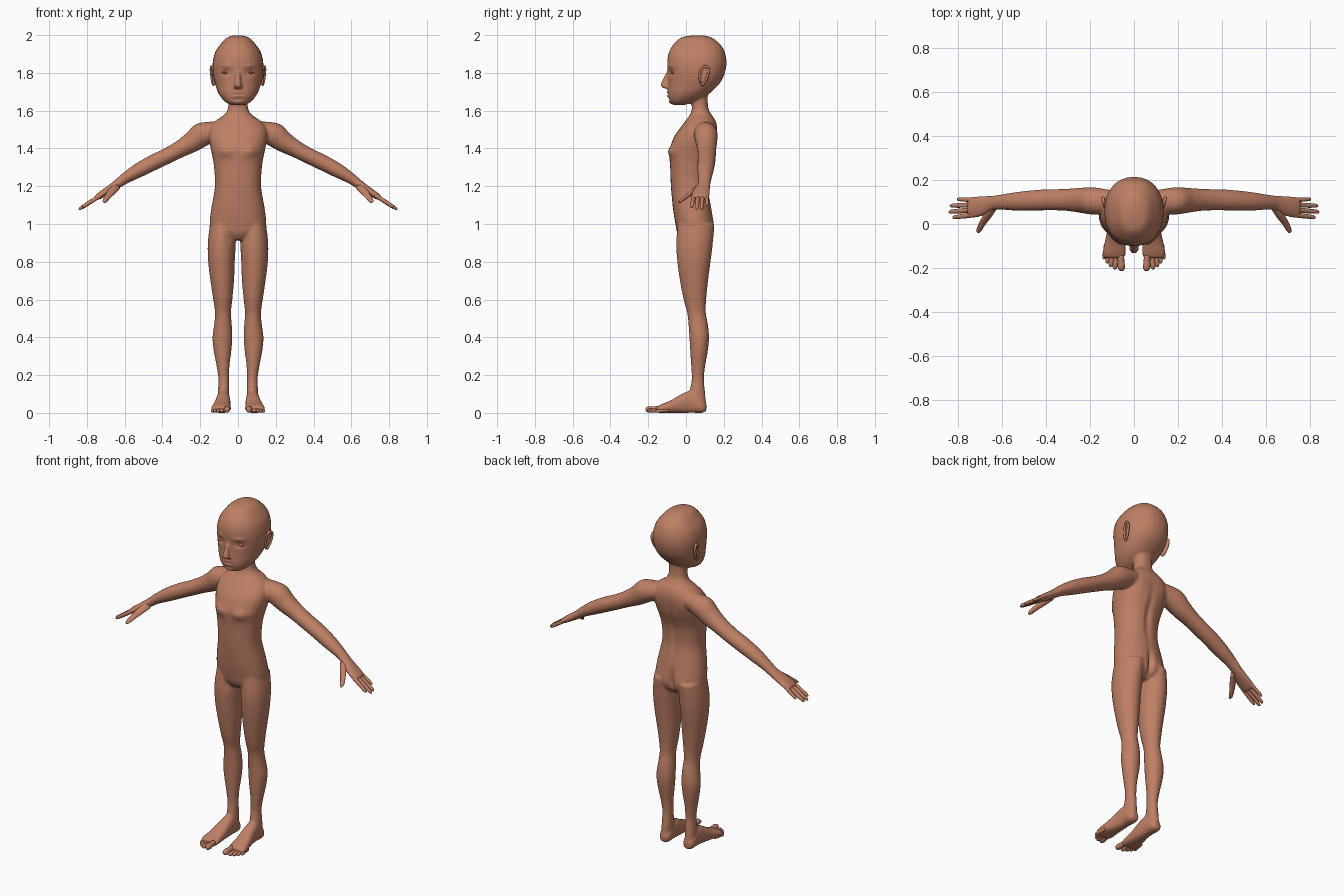
import bpy, bmesh, math
from mathutils import Vector

skin = bpy.data.materials.new("warm_skin")
skin.diffuse_color = (0.52, 0.213, 0.128, 1)
X, Y, Z = Vector((1, 0, 0)), Vector((0, 1, 0)), Vector((0, 0, 1))
ARM_V = Vector((0.5, 0, 0.85)).normalized()


def catmull(rows, steps):
    out = []
    for i in range(len(rows) - 1):
        a, b, c, d = (rows[max(0, min(len(rows) - 1, i + k))] for k in (-1, 0, 1, 2))
        for s in range(steps):
            t = s / steps
            out.append([0.5 * (2 * q + (r - p) * t + (2 * p - 5 * q + 4 * r - w) * t * t
                               + (3 * q - p - 3 * r + w) * t ** 3)
                        for p, q, r, w in zip(a, b, c, d)])
    return out + [list(rows[-1])]


def tube(bm, rows, u, v, mirror=False, power=2.0, n=28, steps=5):
    """Loft of ellipses; each row is centre x, y, z and radii along u and v."""
    for sx in ((1, -1) if mirror else (1,)):
        rings = []
        for x, y, z, a, b in catmull(rows, steps):
            ring = []
            for k in range(n):
                t = 2 * math.pi * k / n
                c, s = math.cos(t), math.sin(t)
                c = math.copysign(abs(c) ** (2 / power), c)
                s = math.copysign(abs(s) ** (2 / power), s)
                p = Vector((x, y, z)) + u * c * max(a, .001) + v * s * max(b, .001)
                ring.append(bm.verts.new((p.x * sx, p.y, max(p.z, 0.0))))
            rings.append(ring)
        for r, q in zip(rings, rings[1:]):
            for k in range(n):
                bm.faces.new((r[k], r[(k + 1) % n], q[(k + 1) % n], q[k]))
        bm.faces.new(rings[0])
        bm.faces.new(rings[-1])


def column(rows):
    """Rows of z, left x, right x, front y, back y turned into tube rows."""
    return [((l + r) / 2, (f + b) / 2, z, (r - l) / 2, (b - f) / 2) for z, l, r, f, b in rows]


def make(name, bm):
    bmesh.ops.recalc_face_normals(bm, faces=bm.faces)
    me = bpy.data.meshes.new(name)
    bm.to_mesh(me)
    bm.free()
    ob = bpy.data.objects.new(name, me)
    bpy.context.collection.objects.link(ob)
    finish(ob)
    return ob


def finish(ob):
    ob.data.materials.clear()
    ob.data.materials.append(skin)
    for p in ob.data.polygons:
        p.use_smooth = True
        p.material_index = 0


body = bmesh.new()
# torso and neck: z, half width, front, back
torso = [(.915, .08, -.02, .10), (.95, .14, -.045, .135), (1.0, .15, -.056, .145),
         (1.08, .142, -.069, .136), (1.2, .122, -.08, .115), (1.3, .127, -.084, .12),
         (1.36, .136, -.088, .138), (1.40, .145, -.085, .152), (1.46, .155, -.064, .163),
         (1.51, .15, -.03, .166), (1.55, .115, .0, .155), (1.58, .072, .022, .135),
         (1.62, .052, .031, .117), (1.72, .052, .03, .115)]
tube(body, column([(z, -w, w, f, b) for z, w, f, b in torso]), X, Y, power=2.25)

# legs: z, inner, outer, front, back
legs = [(1.0, .012, .148, -.043, .145), (.9, .012, .160, -.052, .142), (.8, .017, .158, -.046, .13),
        (.7, .021, .146, -.032, .117), (.6, .03, .131, -.013, .107), (.53, .037, .122, .006, .105),
        (.47, .033, .126, .013, .116), (.4, .03, .135, .018, .122), (.33, .035, .129, .022, .116),
        (.25, .045, .114, .027, .102), (.18, .047, .104, .03, .095), (.12, .046, .106, .02, .1),
        (.06, .047, .108, .01, .105), (.01, .05, .105, .015, .103)]
tube(body, column(legs), X, Y, True)

# feet, heel to ball
tube(body, [(.078, .108, .03, .018, .02), (.078, .085, .036, .033, .036), (.078, .03, .058, .036, .058),
            (.08, -.02, .05, .04, .051), (.086, -.08, .033, .047, .034), (.09, -.13, .023, .053, .023),
            (.09, -.155, .017, .047, .017)], X, Z, True, 2.4)

# arms and palms
tube(body, [(.09, .10, 1.505, .05, .045), (.185, .105, 1.476, .062, .064), (.25, .108, 1.43, .056, .054),
            (.31, .11, 1.395, .05, .045), (.38, .11, 1.358, .048, .042), (.445, .108, 1.327, .047, .042),
            (.53, .103, 1.282, .043, .038), (.6, .1, 1.24, .035, .029), (.645, .095, 1.207, .034, .024),
            (.685, .083, 1.18, .045, .021), (.735, .075, 1.148, .049, .017),
            (.755, .075, 1.135, .044, .012)], Y, ARM_V, True)

# head: z, half width, front, back
head = [(1.999, .02, .035, .09), (1.985, .062, -.03, .14), (1.945, .098, -.071, .187),
        (1.91, .121, -.09, .205), (1.87, .132, -.099, .214), (1.83, .135, -.099, .213),
        (1.78, .131, -.095, .199), (1.74, .121, -.095, .175), (1.70, .108, -.097, .135),
        (1.67, .09, -.095, .095), (1.645, .066, -.086, .04), (1.631, .04, -.07, .0)]
tube(body, column([(z, -w, w, f, b) for z, w, f, b in head]), X, Y, power=2.2)

# nose
tube(body, [(0, -.085, 1.815, .011, .012), (0, -.1, 1.785, .012, .014), (0, -.112, 1.75, .016, .018),
            (0, -.114, 1.732, .022, .021), (0, -.104, 1.718, .02, .014)], X, Y)

# blend the lofts into one continuous skin
raw = make("body_lofts", body)
rm = raw.modifiers.new("blend", 'REMESH')
rm.mode, rm.voxel_size = 'VOXEL', .0065
sm = raw.modifiers.new("soften", 'SMOOTH')
sm.factor, sm.iterations = .5, 7
me = bpy.data.meshes.new_from_object(raw.evaluated_get(bpy.context.evaluated_depsgraph_get()))
bpy.data.objects.remove(raw)
skin_body = bpy.data.objects.new("body", me)
bpy.context.collection.objects.link(skin_body)

# sculpted detail: side (-1 front, 1 back), x, z, spread x, spread z, push along y
bumps = [(-1, .062, 1.803, .026, .015, .013), (-1, .066, 1.802, .02, .006, -.007),
         (-1, .066, 1.838, .03, .008, -.005), (-1, 0, 1.697, .022, .005, -.007),
         (-1, 0, 1.677, .02, .005, -.007), (-1, 0, 1.687, .03, .003, .005),
         (-1, 0, 1.660, .03, .006, .004), (-1, 0, 1.642, .022, .009, -.005),
         (-1, .067, 1.385, .042, .03, -.015), (-1, .05, .92, .02, .03, .004),
         (1, 0, 1.0, .014, .06, -.022), (1, .07, .99, .045, .05, .006),
         (1, 0, 1.3, .018, .14, -.010), (1, .08, 1.46, .035, .05, .005)]
for vert in me.vertices:
    x, y, z = vert.co
    if abs(x) > .15 or z < .75:
        continue
    for side, bx, bz, sx, sz, push in bumps:
        if (y - .04) * side > 0:
            vert.co.y += push * math.exp(-((abs(x) - bx) / sx) ** 2 - ((z - bz) / sz) ** 2)
finish(skin_body)

# fingers and thumbs
bm = bmesh.new()
for y0, y1, x1, z1, r in ((.042, .030, .826, 1.088, .0112), (.065, .055, .843, 1.077, .0115),
                          (.087, .083, .838, 1.079, .0112), (.109, .113, .806, 1.098, .0100)):
    a, b = Vector((.725, y0, 1.153)), Vector((x1, y1, z1))
    tube(bm, [(*a.lerp(b, t), r * s, r * s) for t, s in
              ((0, 1), (.35, 1), (.7, .92), (.9, .78), (.97, .5), (1, .08))], Y, ARM_V, True, n=14, steps=3)
tube(bm, [(.64, .075, 1.2, .015, .018), (.668, .035, 1.172, .016, .018), (.69, .002, 1.145, .013, .014),
          (.705, -.026, 1.124, .011, .011), (.71, -.038, 1.117, .006, .006),
          (.711, -.041, 1.115, .001, .001)], Vector((.8, .5, 0)).normalized(), ARM_V, True, n=14, steps=3)
make("fingers", bm)

# toes
bm = bmesh.new()
for x0, x1, y1, r in ((.060, .057, -.214, .017), (.083, .087, -.207, .0115), (.100, .106, -.196, .011),
                      (.115, .122, -.180, .0105), (.128, .136, -.161, .010)):
    y0 = y1 + .07
    tube(bm, [(x0 + (x1 - x0) * t, y0 + (y1 - y0) * t, r * (1.3 - .3 * t), r * s, r * s) for t, s in
              ((0, .9), (.4, .88), (.7, 1), (.9, .8), (.97, .5), (1, .1))], X, Z, True, n=14, steps=3)
make("toes", bm)

# ears: a raised rim around a thin bowl
bm = bmesh.new()
for sx in (1, -1):
    rim = []
    for i in range(32):
        t = 2 * math.pi * i / 32
        w = .021 + .007 * math.sin(t)
        cy, cz = w * math.cos(t), .048 * math.sin(t)
        base = Vector((.134 + .09 * cz + .25 * cy, .094 + cy + .18 * cz, 1.786 + cz))
        out = Vector((0, cy, cz * .5)).normalized()
        rim.append([bm.verts.new(((base.x + .008 * math.sin(k * math.pi / 4)) * sx,
                                  *(base + out * .007 * math.cos(k * math.pi / 4)).yz)) for k in range(8)])
    for i in range(32):
        for k in range(8):
            p, q = rim[i], rim[(i + 1) % 32]
            bm.faces.new((p[k], p[(k + 1) % 8], q[(k + 1) % 8], q[k]))
    for k in (4, 6):
        bm.faces.new([bm.verts.new(r[k].co) for r in rim])
make("ears", bm)

# eyeballs, set just inside the lids
bm = bmesh.new()
for sx in (1, -1):
    ball = bmesh.ops.create_uvsphere(bm, u_segments=20, v_segments=12, radius=1)["verts"]
    for v in ball:
        v.co = Vector((sx * .066 + v.co.x * .018, -.064 + v.co.y * .017, 1.802 + v.co.z * .008))
make("eyes", bm)
